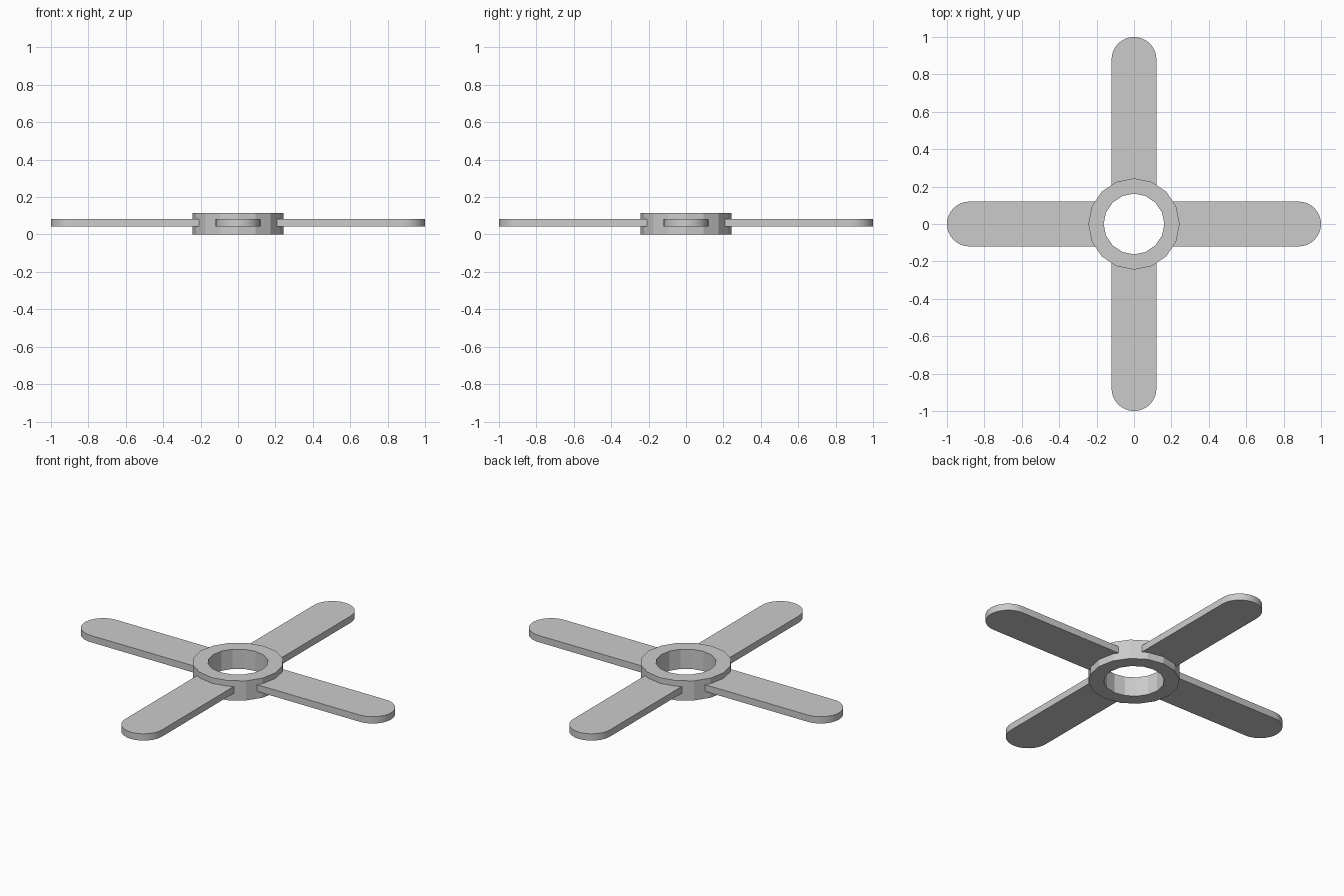
import bpy, bmesh
from math import sin, cos, pi

if "Cube" in bpy.data.objects:
    bpy.data.objects.remove(bpy.data.objects["Cube"])

def prism(name, outline, z0, z1, angle=0.0):
    """Extrude a closed outline (counter-clockwise) from z0 to z1."""
    bm = bmesh.new()
    face = bm.faces.new([bm.verts.new((x, y, z0)) for x, y in outline])
    ext = bmesh.ops.extrude_face_region(bm, geom=[face])
    for v in ext["geom"]:
        if isinstance(v, bmesh.types.BMVert):
            v.co.z = z1
    bmesh.ops.recalc_face_normals(bm, faces=bm.faces)
    return finish(name, bm, angle)

def finish(name, bm, angle=0.0):
    me = bpy.data.meshes.new(name)
    bm.to_mesh(me)
    bm.free()
    ob = bpy.data.objects.new(name, me)
    ob.rotation_euler.z = angle
    bpy.context.collection.objects.link(ob)
    return ob

# Hub: 16-sided ring with a square cross-section
SIDES, R_OUT, R_IN, HEIGHT = 16, 0.244, 0.162, 0.116
section = [(R_IN, 0), (R_OUT, 0), (R_OUT, HEIGHT), (R_IN, HEIGHT)]
bm = bmesh.new()
rings = []
for i in range(SIDES):
    a = 2 * pi * i / SIDES
    rings.append([bm.verts.new((r * cos(a), r * sin(a), z)) for r, z in section])
for i in range(SIDES):
    a, b = rings[i], rings[(i + 1) % SIDES]
    for j in range(4):
        k = (j + 1) % 4
        bm.faces.new((a[j], b[j], b[k], a[k]))
bmesh.ops.recalc_face_normals(bm, faces=bm.faces)
finish("hub_ring", bm)

# Blades: flat bars with rounded tips, roots sunk into the hub
HALF, ROOT, STEPS = 0.12, 0.19, 16
outline = [(ROOT, HALF), (ROOT, -HALF)]
for i in range(STEPS + 1):
    a = -pi / 2 + pi * i / STEPS
    outline.append((1 - HALF + HALF * cos(a), HALF * sin(a)))
for n in range(4):
    blade = prism(f"blade_{n + 1}", outline, 0.043, 0.083, n * pi / 2)
    bpy.ops.object.select_all(action='DESELECT')
    blade.select_set(True)
    bpy.context.view_layer.objects.active = blade
    bpy.ops.object.shade_smooth_by_angle()
